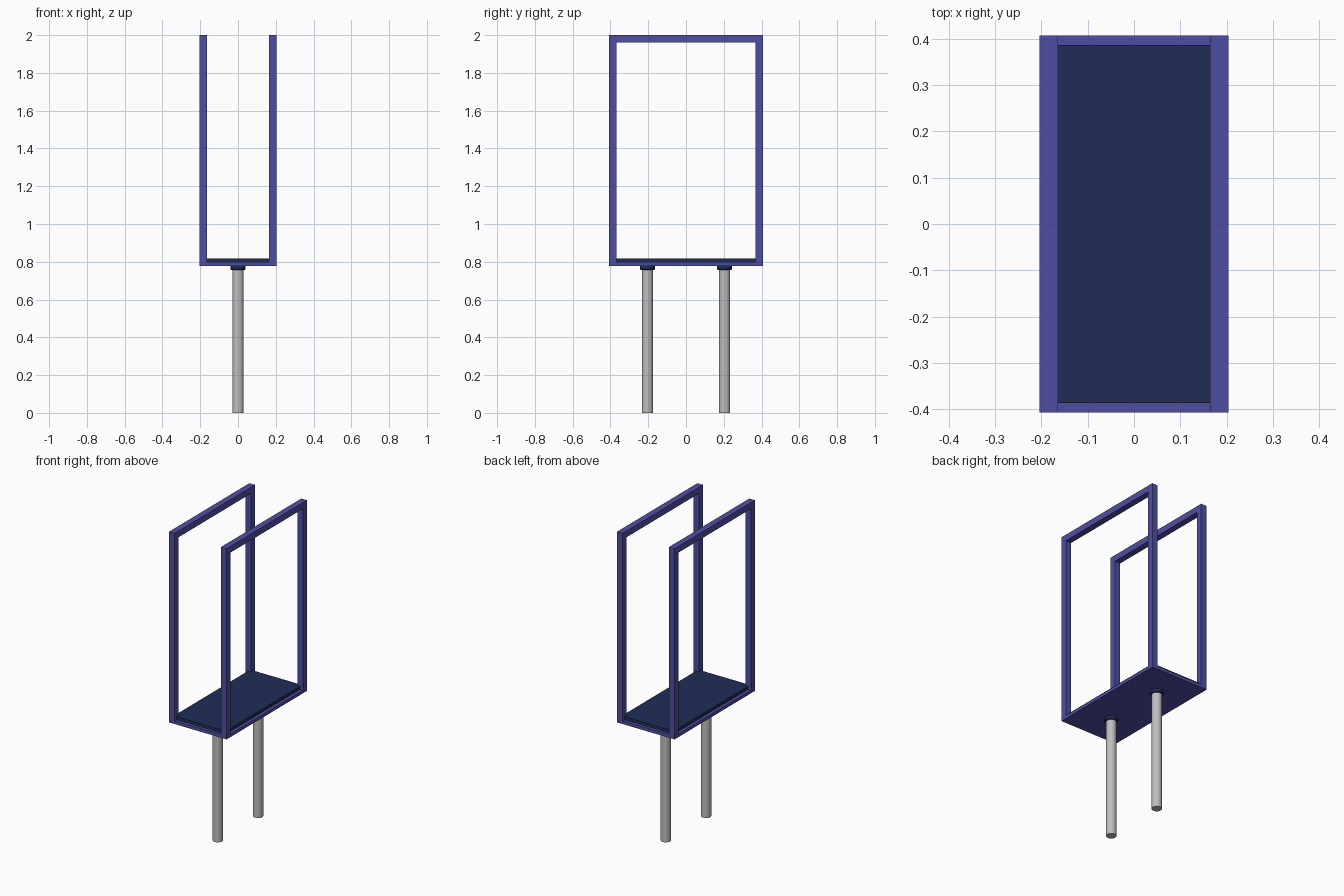
import bpy, bmesh, math

if "Cube" in bpy.data.objects:
    bpy.data.objects.remove(bpy.data.objects["Cube"])


def material(name, rgb):
    m = bpy.data.materials.new(name)
    m.diffuse_color = (*rgb, 1)
    m.use_nodes = True
    m.node_tree.nodes["Principled BSDF"].inputs["Base Color"].default_value = m.diffuse_color
    return m


PURPLE = material("purple_paint", (0.08, 0.076, 0.36))
NAVY = material("navy_panel", (0.0145, 0.026, 0.092))
GREY = material("grey_metal", (0.52, 0.52, 0.52))


def finish(name, bm, mat):
    bmesh.ops.recalc_face_normals(bm, faces=bm.faces)
    me = bpy.data.meshes.new(name)
    bm.to_mesh(me)
    bm.free()
    me.materials.append(mat)
    ob = bpy.data.objects.new(name, me)
    bpy.context.collection.objects.link(ob)
    return ob


def box(name, x, y, z, mat):
    bm = bmesh.new()
    bmesh.ops.create_cube(bm, size=1)
    for v in bm.verts:
        for i, (lo, hi) in enumerate((x, y, z)):
            v.co[i] = lo if v.co[i] < 0 else hi
    return finish(name, bm, mat)


def lathe(name, profile, y, mat, n=32):
    """Closed turned shape from (radius, z) points, bottom to top."""
    bm = bmesh.new()
    rings = [[bm.verts.new((r * math.cos(2 * math.pi * i / n),
                            y + r * math.sin(2 * math.pi * i / n), z))
              for i in range(n)] for r, z in profile]
    for a, b in zip(rings, rings[1:]):
        for i in range(n):
            j = (i + 1) % n
            bm.faces.new((a[i], a[j], b[j], b[i]))
    bm.faces.new(rings[0])
    bm.faces.new(rings[-1])
    ob = finish(name, bm, mat)
    bpy.context.view_layer.objects.active = ob
    ob.select_set(True)
    bpy.ops.object.shade_smooth_by_angle(angle=math.radians(30))
    ob.select_set(False)


def side_frame(name, x0, x1):
    """U-shaped upright frame, extruded along x."""
    o, i = W_Y, W_Y - T
    outline = [(-o, Z1), (-i, Z1), (-i, 2 - T), (i, 2 - T),
               (i, Z1), (o, Z1), (o, 2), (-o, 2)]
    bm = bmesh.new()
    face = bm.faces.new([bm.verts.new((x0, y, z)) for y, z in outline])
    ext = bmesh.ops.extrude_face_region(bm, geom=[face], use_keep_orig=True)
    for v in ext["geom"]:
        if isinstance(v, bmesh.types.BMVert):
            v.co.x = x1
    finish(name, bm, PURPLE)


W_X, W_Y, T = 0.204, 0.407, 0.04   # half sizes and bar thickness
Z0, Z1, Z2 = 0.778, 0.798, 0.818   # base bottom, base top, panel top

# Base tray and raised floor panel
box("base_plate", (-W_X, W_X), (-W_Y, W_Y), (Z0, Z1), PURPLE)
box("floor_panel", (-W_X + 0.02, W_X - 0.02), (-W_Y + 0.02, W_Y - 0.02),
    (Z1, Z2), NAVY)

# Two open upright frames
side_frame("left_frame", -W_X, -W_X + T)
side_frame("right_frame", W_X - T, W_X)

# Support poles with collars under the base
for label, y in (("front", -0.204), ("back", 0.204)):
    lathe(label + "_pole", [(0.03, 0), (0.03, Z0)], y, GREY)
    lathe(label + "_collar", [(0.036, 0.757), (0.039, 0.761), (0.039, Z0)],
          y, NAVY)
